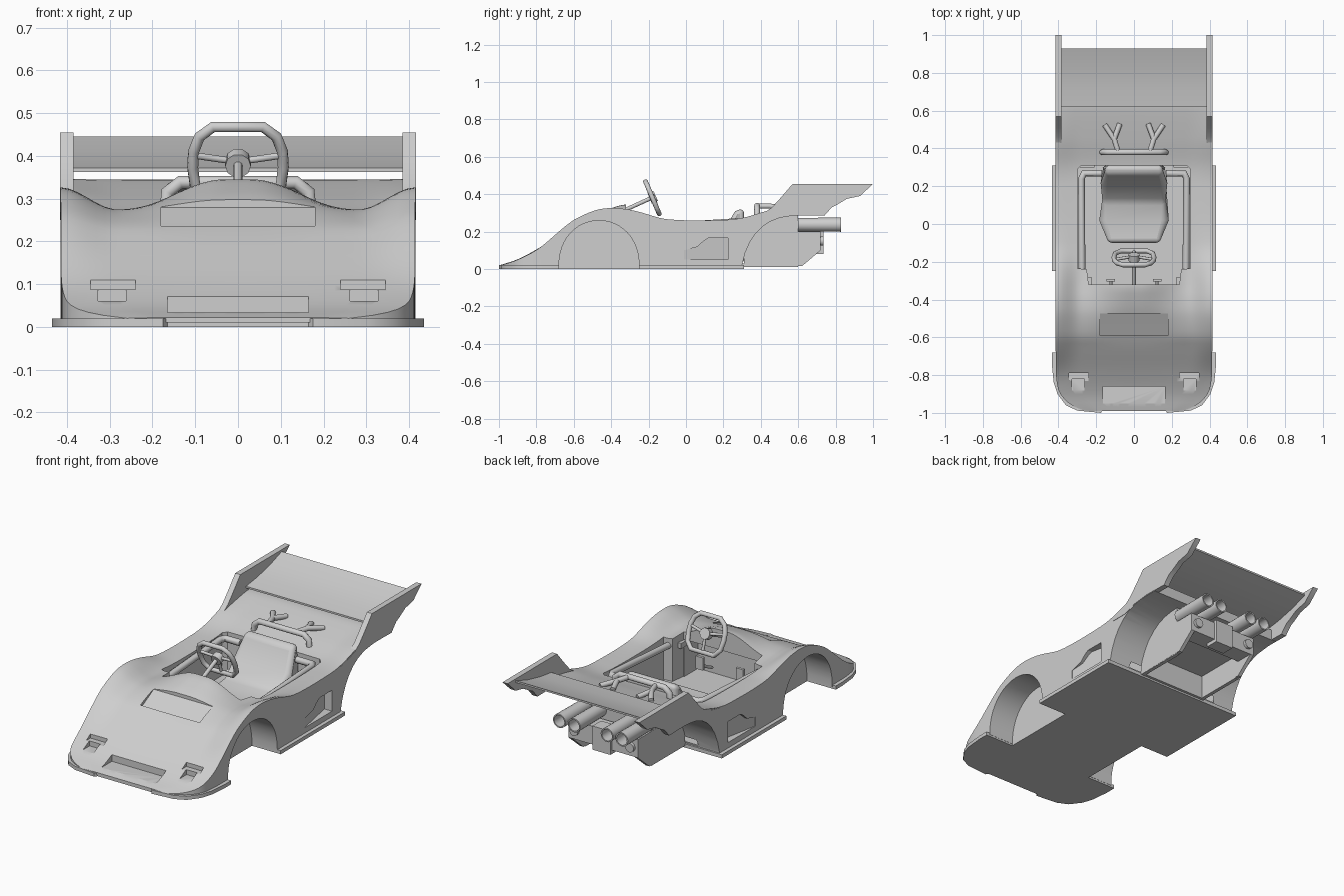
import bpy, bmesh, math
from mathutils import Vector

cube = bpy.data.objects.get("Cube")
if cube:
    bpy.data.objects.remove(cube, do_unlink=True)

GREY = (0.62, 0.62, 0.62, 1)
grey = bpy.data.materials.new("plain_grey")
grey.use_nodes = True
grey.diffuse_color = GREY
grey.node_tree.nodes["Principled BSDF"].inputs["Base Color"].default_value = GREY


def activate(ob):
    bpy.ops.object.select_all(action='DESELECT')
    ob.select_set(True)
    bpy.context.view_layer.objects.active = ob


def finish(name, bm, smooth=True):
    bmesh.ops.recalc_face_normals(bm, faces=bm.faces)
    me = bpy.data.meshes.new(name)
    bm.to_mesh(me)
    bm.free()
    me.materials.append(grey)
    ob = bpy.data.objects.new(name, me)
    bpy.context.collection.objects.link(ob)
    if smooth:
        activate(ob)
        bpy.ops.object.shade_smooth_by_angle(angle=math.radians(35))
    return ob


def prism(name, pts, axis, a, b, slope=None):
    """Extrude a 2D outline along x or z; slope may move the first side."""
    bm = bmesh.new()
    place = (lambda p, t: (t, p[0], p[1])) if axis == 'x' else (lambda p, t: (p[0], p[1], t))
    low = [bm.verts.new(place(p, slope(p) if slope else a)) for p in pts]
    top = [bm.verts.new(place(p, b)) for p in pts]
    bm.faces.new(low)
    bm.faces.new(top)
    for i in range(len(pts)):
        j = (i + 1) % len(pts)
        bm.faces.new((low[i], low[j], top[j], top[i]))
    return finish(name, bm)


def box(name, x, y, z):
    return prism(name, [(y[0], z[0]), (y[1], z[0]), (y[1], z[1]), (y[0], z[1])], 'x', *x)


def tube(name, pts, r, closed=False):
    cu = bpy.data.curves.new(name, 'CURVE')
    cu.dimensions = '3D'
    cu.bevel_depth, cu.bevel_resolution, cu.use_fill_caps = r, 3, True
    sp = cu.splines.new('POLY')
    sp.points.add(len(pts) - 1)
    for q, p in zip(sp.points, pts):
        q.co = (*p, 1)
    sp.use_cyclic_u = closed
    ob = bpy.data.objects.new(name, cu)
    bpy.context.collection.objects.link(ob)
    cu.materials.append(grey)
    activate(ob)
    bpy.ops.object.convert(target='MESH')
    bpy.ops.object.shade_smooth_by_angle(angle=math.radians(50))


def curve_at(rows, y, k):
    """Cubic interpolation of column k of a table keyed on its first column."""
    y = min(max(y, rows[0][0]), rows[-1][0])
    i = max(n for n in range(len(rows) - 1) if rows[n][0] <= y)

    def tangent(n):
        a, b = rows[max(n - 1, 0)], rows[min(n + 1, len(rows) - 1)]
        return (b[k] - a[k]) / (b[0] - a[0])
    p, q = rows[i], rows[i + 1]
    h = q[0] - p[0]
    t = (y - p[0]) / h
    return ((2*t**3 - 3*t*t + 1) * p[k] + (t**3 - 2*t*t + t) * h * tangent(i)
            + (3*t*t - 2*t**3) * q[k] + (t**3 - t*t) * h * tangent(i + 1))


def ease(t):
    t = min(max(t, 0), 1)
    return t * t * (3 - 2 * t)


# Body shell: y, height at centre, at valley, at fender
HEIGHTS = [(-.99, .022, .022, .02), (-.9, .051, .052, .05), (-.79, .11, .11, .108),
           (-.65, .2, .2, .225), (-.59, .235, .237, .268), (-.48, .295, .27, .315),
           (-.4, .325, .274, .326), (-.32, .345, .267, .32), (-.25, .33, .262, .305),
           (-.1, .27, .255, .266), (.2, .262, .258, .262), (.31, .27, .268, .275),
           (.45, .305, .305, .315), (.62, .343, .343, .345), (.66, .344, .344, .345)]
WIDTHS = [(-.99, .26), (-.96, .33), (-.9, .39), (-.84, .408), (-.75, .414), (.66, .414)]
NY, NX = 74, 40
bm = bmesh.new()
grid = []
for i in range(NY + 1):
    y = -.99 + 1.65 * i / NY
    c, v, f = (curve_at(HEIGHTS, y, k) for k in (1, 2, 3))
    row = []
    for j in range(NX + 1):
        u = 2 * j / NX - 1
        s = abs(u)
        z = c + (v - c) * ease((s - .08) / .6) + (f - v) * ease((s - .68) / .32)
        row.append(bm.verts.new((u * curve_at(WIDTHS, y, 1), y, z)))
    grid.append(row)
for a, b in zip(grid, grid[1:]):
    for j in range(NX):
        bm.faces.new((a[j], a[j + 1], b[j + 1], b[j]))
new = bmesh.ops.extrude_face_region(bm, geom=bm.faces[:], use_keep_orig=True)
for g in new["geom"]:
    if isinstance(g, bmesh.types.BMVert):
        g.co.z = .01
body = finish("body_shell", bm, False)

# Openings cut into the shell
front_arch = [(-.465 + .215 * math.cos(a), .259 * math.sin(a) ** .85)
              for a in (math.pi * n / 24 for n in range(1, 24))]
front_arch = [(-.25, -.05)] + front_arch + [(-.68, -.05)]
rear_arch = [(.3, -.05), (.3, .02), (.316, .085), (.34, .14), (.37, .188), (.41, .228), (.45, .254),
             (.5, .273), (.55, .282), (.6, .285), (.8, .285), (.8, -.05)]
intake = [(-.01, .05), (.225, .05), (.225, .165), (.12, .165), (.095, .15), (.06, .118), (-.01, .1)]
cockpit = [(-.24, -.32), (.24, -.32), (.25, -.24), (.3, -.235), (.3, .29), (.28, .31),
           (-.28, .31), (-.3, .29), (-.3, -.235), (-.25, -.24)]
vent = [(-.59, .217), (-.53, .249), (-.475, .279), (-.475, .34), (-.59, .34)]
cutters = [prism("cut_cockpit", cockpit, 'z', .03, .6),
           box("cut_footwell", (-.235, .235), (-.44, -.3), (.03, .235)),
           box("cut_rear_tunnel", (-.19, .19), (.325, .8), (-.1, .14)),
           box("cut_tail", (-.3, .3), (.6, .8), (-.1, .285)),
           prism("cut_hood_vent", vent, 'x', -.18, .18),
           box("cut_nose_slot", (-.165, .165), (-1.1, -.86), (.034, .2))]
for s in (-1, 1):
    cutters += [prism("cut_front_arch", front_arch, 'x', s * .26, s * .5),
                prism("cut_rear_arch", rear_arch, 'x', s * .21, s * .5),
                prism("cut_side_intake", intake, 'x', 0, s * .5,
                      lambda p: s * (.413 - .045 * (p[0] + .01) / .235)),
                box("cut_lamp", (s * .24, s * .345), (-.86, -.79), (.087, .2)),
                box("cut_lamp_lower", (s * .262, s * .328), (-.9, -.82), (.06, .2))]
for cutter in cutters:
    cutter.hide_render = True
    mod = body.modifiers.new("cut", 'BOOLEAN')
    mod.operation, mod.solver, mod.object = 'DIFFERENCE', 'EXACT', cutter
    activate(body)
    bpy.ops.object.modifier_apply(modifier=mod.name)
    bpy.data.objects.remove(cutter, do_unlink=True)
activate(body)
bpy.ops.object.shade_smooth_by_angle(angle=math.radians(30))

# Floor with front lip and side sills
half = [(.165, -.985), (.175, -1), (.3, -.988), (.36, -.96), (.405, -.9), (.425, -.84), (.435, -.74),
        (.435, -.68), (.26, -.68), (.26, -.25), (.435, -.25), (.435, .31)]
prism("floor_pan", half + [(-x, y) for x, y in reversed(half)], 'z', 0, .02)

# Rear fins and wing
fin = [(.3, .268), (.36, .282), (.42, .302), (.46, .33), (.51, .385), (.57, .455), (1, .455), (.93, .39),
       (.86, .375), (.81, .345), (.78, .33), (.74, .285), (.6, .288), (.5, .276), (.42, .25), (.33, .25)]
for s, side in ((-1, "right"), (1, "left")):
    prism(side + "_fin", fin, 'x', s * .385, s * .416)
wing = [(.62, .372), (.72, .386), (.83, .411), (.93, .445)]
prism("rear_wing", wing + [(y, z - .01) for y, z in reversed(wing)], 'x', -.386, .386)

# Engine bay with side plates, gearbox, tail lamps and exhausts
box("engine_box", (-.2, .2), (.62, .72), (.1, .2))
for s, side in ((-1, "right"), (1, "left")):
    prism(side + "_engine_plate", [(.31, .01), (.62, .015), (.72, .1), (.72, .2), (.31, .2)], 'x', s * .19, s * .211)
box("gearbox", (-.055, .055), (.66, .735), (.08, .21))
for x in (-.17, .17):
    tube("tail_lamp", [(x, .7, .15), (x, .735, .15)], .026)
for x in (-.19, -.1, .1, .19):
    bm = bmesh.new()
    rings = []
    for y, r in ((.6, .036), (.83, .038), (.83, .031), (.7, .031)):
        rings.append([bm.verts.new((x + r * math.cos(n * math.pi / 10), y, .237 + r * math.sin(n * math.pi / 10)))
                      for n in range(20)])
    for a, b in zip(rings, rings[1:]):
        for n in range(20):
            bm.faces.new((a[n], a[n - 1], b[n - 1], b[n]))
    bm.faces.new(rings[0])
    bm.faces.new(rings[-1])
    finish("exhaust_pipe", bm)

# Seat
seat = prism("seat", [(-.1, .03), (-.1, .11), (.02, .105), (.12, .125), (.2, .2), (.265, .315), (.31, .32),
                      (.31, .03)], 'x', -.168, .168)
for v in seat.data.vertices:
    if v.co.y < 0:
        v.co.x *= .82
    if v.co.z > .25:
        v.co.x *= .9
bev = seat.modifiers.new("soft_edges", 'BEVEL')
bev.width, bev.segments, bev.limit_method = .022, 4, 'ANGLE'
activate(seat)
bpy.ops.object.modifier_apply(modifier=bev.name)
bpy.ops.object.shade_smooth_by_angle(angle=math.radians(50))

# Roll hoop with forked braces, side rails and pedals
hoop = [(.17, .38, .26), (.165, .38, .315), (.135, .38, .338)]
tube("roll_hoop", hoop + [(-x, y, z) for x, y, z in reversed(hoop)], .016)
for s in (-1, 1):
    tube("hoop_brace", [(s * .085, .385, .336), (s * .105, .45, .336), (s * .155, .525, .325)], .014)
    tube("hoop_brace_fork", [(s * .105, .45, .336), (s * .075, .53, .325)], .014)
    tube("side_rail", [(s * .275, -.27, .22), (s * .278, .24, .252), (s * .265, .268, .252),
                       (s * .17, .268, .252)], .018)
    box("rail_mount", (s * .225, s * .26), (-.33, -.28), (.2, .23))
    box("pedal", (s * .1, s * .145), (-.305, -.29), (.11, .18))
    tube("pedal_arm", [(s * .122, -.3, .13), (s * .122, -.4, .08)], .008)

# Steering wheel on a tilted plane
centre = Vector((0, -.18, .382))
up, right = Vector((0, -.39, .92)), Vector((1, 0, 0))
axis = right.cross(up)


def on_wheel(u, v, w=0):
    return centre + right * u + up * v + axis * w


rim = [(.058, .093), (.09, .068), (.104, .03), (.106, -.01), (.1, -.06), (.07, -.095)]
tube("steering_rim", [on_wheel(u, v) for u, v in rim + [(-u, v) for u, v in reversed(rim)]], .013, True)
for u, v in ((.1, .02), (-.1, .02), (0, -.093)):
    tube("steering_spoke", [on_wheel(0, 0, -.01), on_wheel(u, v)], .008)
tube("steering_hub", [on_wheel(0, 0, -.02), on_wheel(0, 0, .015)], .03)
tube("steering_column", [centre, (0, -.36, .3)], .011)
